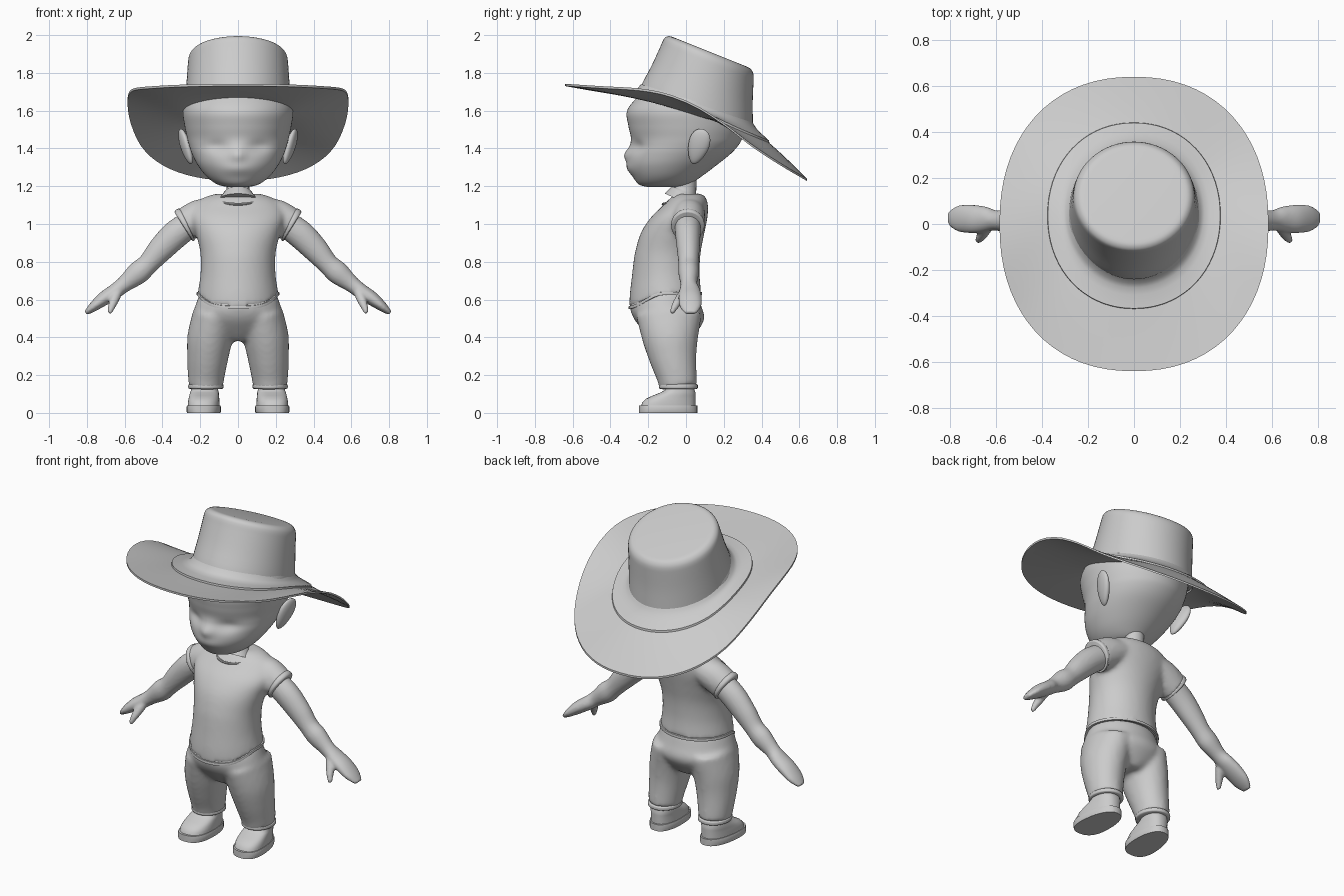
import bpy, bmesh, math
from mathutils import Vector, Euler

if "Cube" in bpy.data.objects:
    bpy.data.objects.remove(bpy.data.objects["Cube"])

grey = bpy.data.materials.new("plain_grey")
grey.diffuse_color = (0.6, 0.6, 0.6, 1)
grey.use_nodes = True
grey.node_tree.nodes["Principled BSDF"].inputs["Base Color"].default_value = grey.diffuse_color


def spline(rows, n=5):
    """Catmull-Rom through rows of numbers."""
    out = []
    for i in range(len(rows) - 1):
        a, b, c, d = (rows[max(i - 1, 0)], rows[i], rows[i + 1], rows[min(i + 2, len(rows) - 1)])
        for k in range(n):
            t = k / n
            out.append([0.5 * (2 * q + (r - p) * t + (2 * p - 5 * q + 4 * r - s) * t * t
                               + (3 * q - p - 3 * r + s) * t ** 3) for p, q, r, s in zip(a, b, c, d)])
    return out + [list(rows[-1])]


def loft(name, rings, caps=True, angle=40):
    bm = bmesh.new()
    closed = rings[0] is rings[-1]
    vs = [[bm.verts.new(p) for p in r] for r in (rings[:-1] if closed else rings)]
    if closed:
        vs.append(vs[0])
    n = len(vs[0])
    for a, b in zip(vs, vs[1:]):
        for i in range(n):
            bm.faces.new((a[i], a[(i + 1) % n], b[(i + 1) % n], b[i]))
    if caps:
        bm.faces.new(vs[0])
        bm.faces.new(vs[-1])
    bmesh.ops.recalc_face_normals(bm, faces=bm.faces)
    return finish(name, bm, angle)


def finish(name, bm, angle=40):
    me = bpy.data.meshes.new(name)
    bm.to_mesh(me)
    bm.free()
    me.materials.append(grey)
    ob = bpy.data.objects.new(name, me)
    bpy.context.collection.objects.link(ob)
    select([ob])
    bpy.ops.object.shade_smooth_by_angle(angle=math.radians(angle))
    return ob


def select(obs):
    bpy.ops.object.select_all(action='DESELECT')
    for o in obs:
        o.select_set(True)
    bpy.context.view_layer.objects.active = obs[0]


def circle(n):
    return [(math.cos(2 * math.pi * i / n), math.sin(2 * math.pi * i / n)) for i in range(n)]


def level_rings(rows, n=40):
    """Rows of z, front y, back y, half width."""
    return [[Vector((w * c, (f + b) / 2 + (b - f) / 2 * s, z)) for c, s in circle(n)]
            for z, f, b, w in spline(rows)]


def tube(name, rows, side=1, n=24, angle=40):
    """Rows of x, y, z, radius across, radius in depth; rings follow the path."""
    rows = spline(rows)
    pts = [Vector((side * r[0], r[1], r[2])) for r in rows]
    rings = []
    for i, r in enumerate(rows):
        t = (pts[min(i + 1, len(pts) - 1)] - pts[max(i - 1, 0)]).normalized()
        v = Vector((0, 1, 0))
        v = (v - t * v.dot(t)).normalized()
        u = t.cross(v)
        rings.append([pts[i] + u * r[3] * c + v * r[4] * s for c, s in circle(n)])
    return loft(name, rings, angle=angle)


def fuse(name, obs, voxel=0.014, rounds=6):
    """Melt overlapping parts into one soft surface."""
    select(obs)
    bpy.ops.object.join()
    ob = bpy.context.object
    ob.name = name
    m = ob.modifiers.new("melt", 'REMESH')
    m.mode, m.voxel_size, m.use_smooth_shade = 'VOXEL', voxel, True
    m = ob.modifiers.new("soften", 'SMOOTH')
    m.factor, m.iterations = 0.5, rounds
    return ob


# Head with nose and eye sockets
head = level_rings([
    (1.195, -.20, -.04, .05), (1.21, -.25, .02, .11), (1.25, -.28, .08, .165), (1.31, -.305, .16, .212),
    (1.37, -.305, .235, .243), (1.42, -.295, .28, .26), (1.46, -.292, .30, .27), (1.52, -.305, .318, .283),
    (1.6, -.312, .32, .292), (1.68, -.25, .31, .27), (1.76, -.17, .28, .23), (1.83, -.05, .2, .13)], 64)
for ring in head:
    for p in ring:
        if p.y < 0:
            p.y -= .022 * math.exp(-(p.x / .035) ** 2 - ((p.z - 1.365) / .035) ** 2)
            p.y += .022 * math.exp(-((abs(p.x) - .11) / .06) ** 2 - ((p.z - 1.41) / .035) ** 2)
            p.y -= .012 * math.exp(-(p.x / .08) ** 2 - ((p.z - 1.29) / .03) ** 2)
loft("head", head)
tube("neck", [(0, 0, 1.26, .06, .058), (0, -.005, 1.19, .06, .06), (0, -.015, 1.16, .078, .075),
              (0, -.03, 1.125, .105, .09)])

# Shirt hem drops towards the front
def hem_drop(y):
    k = max(0, min(1, (-.12 - y) / .19))
    return .075 * k * k * (3 - 2 * k)

shirt = level_rings([
    (.63, -.30, .082, .215), (.68, -.298, .076, .206), (.75, -.287, .072, .198), (.85, -.27, .078, .2),
    (.95, -.24, .097, .224), (1.03, -.19, .113, .25), (1.09, -.13, .117, .238), (1.135, -.085, .108, .19),
    (1.16, -.05, .085, .12)])
for ring in shirt:
    for p in ring:
        p.z -= hem_drop(p.y) * max(0, 1 - (p.z - .63) / .2)
band = [[p + Vector((p.x * k, (p.y + .1) * k, dz)) for p in shirt[0]]
        for k, dz in ((-.05, -.006), (.015, -.006), (.02, .002), (.012, .01), (-.05, .012))]
loft("shirt_hem", band, caps=False)
sleeves = [tube("sleeve", [(.11, .02, 1.07, .07, .08), (.2, .015, 1.04, .092, .086),
                           (.285, .01, .99, .09, .083)], s) for s in (-1, 1)]
fuse("shirt", [loft("torso", shirt)] + sleeves)

# Collar
c = [[Vector((.107 * a + .007 * u * a, -.03 + .092 * b + .007 * u * b, 1.13 + .27 * .092 * b + .007 * w))
      for u, w in circle(8)] for a, b in circle(40)]
loft("collar", c + [c[0]], caps=False)

# Trousers
seat = loft("seat", level_rings([(.38, -.17, .02, .07), (.43, -.22, .06, .19), (.5, -.277, .098, .243),
                                 (.57, -.297, .08, .225), (.64, -.27, .06, .2)]))
legs = [tube("leg", [(.125, -.09, .52, .115, .175), (.148, -.083, .4, .12, .15), (.16, -.07, .3, .11, .128),
                     (.168, -.05, .2, .098, .108), (.17, -.04, .135, .09, .1)], s) for s in (-1, 1)]
fuse("trousers", [seat] + legs)

for s, label in ((-1, "left"), (1, "right")):
    tube(label + "_trouser_cuff", [(.17, -.04, .152, .088, .098), (.17, -.04, .147, .093, .103),
                                   (.17, -.04, .132, .093, .103), (.17, -.04, .127, .085, .095)], s)
    # Sleeve edge, arm, palm and thumb
    tube(label + "_sleeve_edge", [(.268, .01, 1.0, .087, .083), (.272, .01, .998, .094, .088),
                                  (.285, .01, .991, .094, .088), (.29, .01, .988, .085, .08)], s)
    arm = tube("arm", [(.24, .01, 1.01, .07, .07), (.33, .01, .945, .075, .067), (.41, .012, .865, .068, .06),
                       (.475, .013, .79, .056, .053), (.53, .014, .74, .06, .054), (.6, .015, .683, .044, .044),
                       (.65, .02, .645, .04, .056), (.71, .022, .605, .037, .062), (.765, .024, .562, .026, .056),
                       (.805, .025, .528, .012, .03)], s)
    thumb = tube("thumb", [(.63, -.0, .655, .024, .026), (.65, -.03, .61, .026, .024),
                           (.668, -.058, .565, .02, .02), (.68, -.075, .528, .011, .011)], s, 12)
    fuse(label + "_arm", [arm, thumb], .008, 3)

    # Ear
    bm = bmesh.new()
    bmesh.ops.create_uvsphere(bm, u_segments=24, v_segments=16, radius=1)
    turn = Euler((math.radians(-20), math.radians(14 * s), math.radians(-14 * s))).to_matrix()
    for v in bm.verts:
        wide = .055 + .014 * v.co.z
        v.co = turn @ Vector((v.co.x * .025, v.co.y * wide, v.co.z * .1)) + Vector((.277 * s, .065, 1.41))
    finish(label + "_ear", bm)

    # Shoe upper and sole, toes turned slightly out
    def foot(k, z, front=-.25, back=.06):
        ring = []
        for a, b in circle(36):
            y = (front + back) / 2 + (back - front) / 2 * math.copysign(abs(b) ** .85, b)
            w = (.086 - .012 * b) * k * math.copysign(abs(a) ** .8, a)
            ring.append(Vector((s * (.18 + w - .06 * (y + .1)), y, z)))
        return ring
    loft(label + "_sole", [foot(1, 0), foot(1.03, .006), foot(1.03, .034), foot(1, .04)])
    loft(label + "_shoe", [foot(.96, .036, -.238, .05), foot(.96, .055, -.232, .05), foot(.93, .075, -.212, .05),
                           foot(.9, .092, -.175, .05), foot(.87, .108, -.135, .05),
                           foot(.82, .122, -.11, .045), foot(.78, .15, -.1, .04)], angle=60)

# Hat brim: curls up at the sides and droops behind
edge = spline([(-.64, 1.742), (-.45, 1.73), (-.25, 1.718), (-.1, 1.69), (.05, 1.63), (.2, 1.535),
               (.35, 1.42), (.5, 1.322), (.64, 1.24)])

def edge_z(y):
    for (y0, z0), (y1, z1) in zip(edge, edge[1:]):
        if y <= y1:
            return z0 + (z1 - z0) * max(0, y - y0) / (y1 - y0)
    return edge[-1][1]

def brim_ring(t, lift=0):
    ring = []
    for a, b in circle(72):
        inner = Vector((.285 * a, .052 + .302 * b, 1.587 - .31 * .302 * b))
        x, y = (.585 * math.copysign(abs(a) ** .9, a), .64 * math.copysign(abs(b) ** .9, b))
        p = inner.lerp(Vector((x, y, 0)), t)
        p.z = inner.z + (edge_z(y) - inner.z) * max(t, 0) ** 1.15 + lift
        ring.append(p)
    return ring

steps = [i / 12 for i in range(13)]
top, under = [brim_ring(t) for t in steps], [brim_ring(t, -.012) for t in steps]
loft("hat_brim", top + under[::-1] + [top[0]], caps=False)
loft("hat_flange", [brim_ring(t, h) for t, h in
                    ((-.03, .06), (.02, .035), (.07, .023), (.15, .016), (.3, .012), (.305, .001))], caps=False)

# Hat crown, tilted back
crown = [(.052, 1.59, .285, .302, .33), (.06, 1.64, .281, .294, .34), (.085, 1.74, .273, .268, .36),
         (.11, 1.84, .266, .247, .39), (.118, 1.875, .262, .24, .4), (.122, 1.895, .253, .232, .4),
         (.126, 1.908, .235, .216, .4), (.128, 1.911, .21, .195, .4)]
loft("hat_crown", [[Vector((rx * a, cy + ry * b, cz - k * ry * b)) for a, b in circle(64)]
                   for cy, cz, rx, ry, k in spline(crown, 3)], angle=50)
